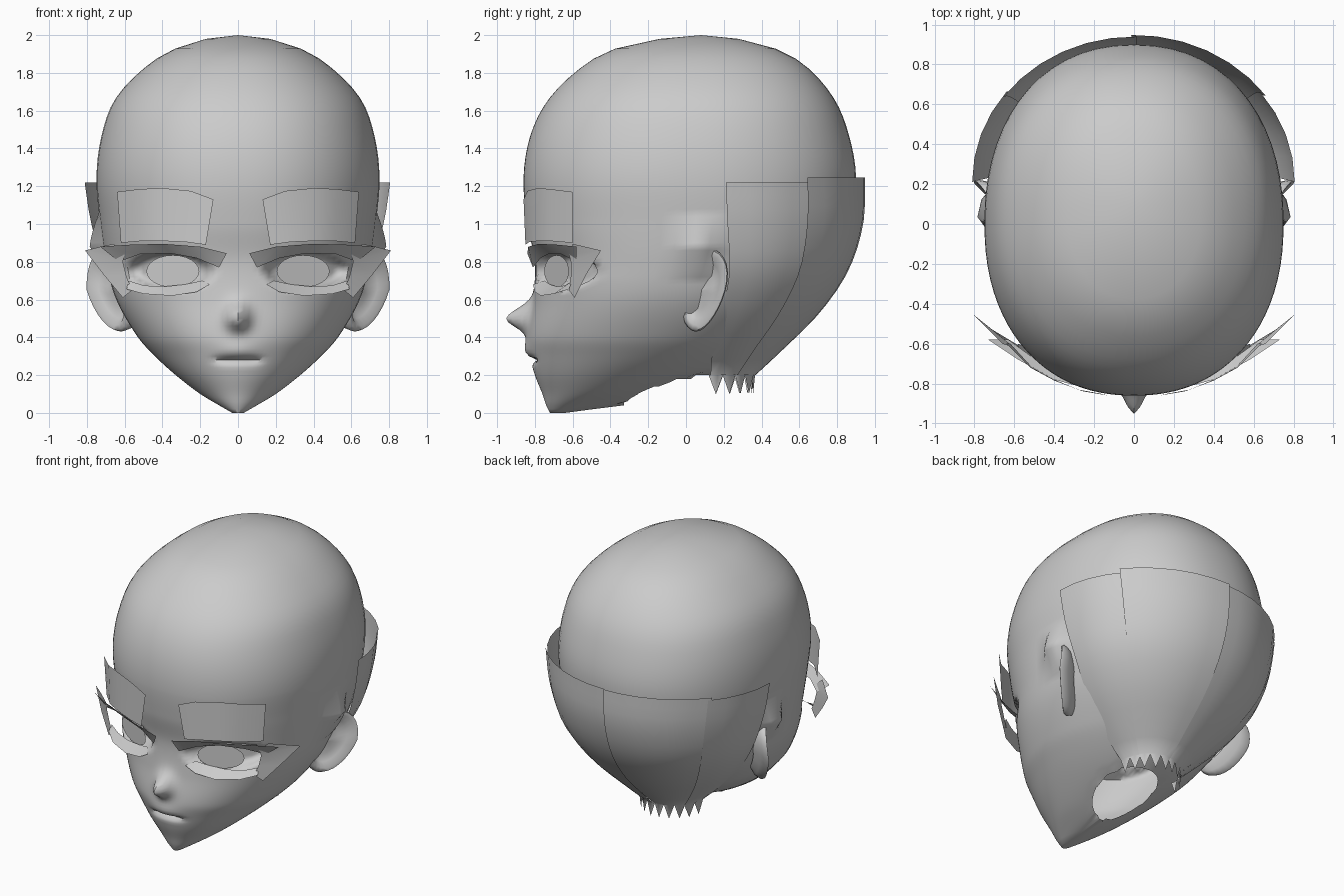
import bpy, bmesh
from math import sin, cos, pi, exp, radians

if "Cube" in bpy.data.objects:
    bpy.data.objects.remove(bpy.data.objects["Cube"])


def finish(name, bm, mirror=False, angle=60):
    me = bpy.data.meshes.new(name)
    bm.to_mesh(me)
    bm.free()
    ob = bpy.data.objects.new(name, me)
    bpy.context.collection.objects.link(ob)
    if mirror:
        ob.modifiers.new("mirror", 'MIRROR').use_mirror_merge = False
    bpy.ops.object.select_all(action='DESELECT')
    ob.select_set(True)
    bpy.context.view_layer.objects.active = ob
    bpy.ops.object.shade_smooth_by_angle(angle=radians(angle))
    return ob


def skin(bm, rows, closed=False):
    """Bridge equal-length rows of points with quads."""
    vs = [[bm.verts.new(p) for p in r] for r in rows]
    n = len(rows[0])
    for a, b in zip(vs, vs[1:]):
        for i in range(n if closed else n - 1):
            j = (i + 1) % n
            bm.faces.new((a[i], a[j], b[j], b[i]))
    return vs


def sample(keys, z):
    """Smooth (Hermite) interpolation of a key table by its first column."""
    def slope(i, c):
        a, b = keys[max(i - 1, 0)], keys[min(i + 1, len(keys) - 1)]
        return (b[c] - a[c]) / (b[0] - a[0])
    i = max(k for k in range(len(keys) - 1) if keys[k][0] <= z + 1e-9)
    h = keys[i + 1][0] - keys[i][0]
    t = (z - keys[i][0]) / h
    return [(2*t**3 - 3*t*t + 1) * keys[i][c] + (3*t*t - 2*t**3) * keys[i + 1][c]
            + h * ((t**3 - 2*t*t + t) * slope(i, c) + (t**3 - t*t) * slope(i + 1, c))
            for c in range(1, len(keys[0]))]


def spow(v, p):
    return abs(v) ** p * (1 if v >= 0 else -1)


# Head: rings of (z, front y, back y, half width, y of widest point)
HEAD = [(0, -.72, -.64, .03, -.68), (.04, -.74, -.36, .10, -.62),
        (.1, -.76, -.15, .20, -.5), (.2, -.80, .14, .33, -.38),
        (.3, -.825, .32, .44, -.27), (.4, -.84, .45, .53, -.2),
        (.6, -.81, .66, .645, -.1), (.8, -.80, .80, .70, -.03),
        (1.0, -.84, .87, .73, 0), (1.25, -.86, .90, .75, 0),
        (1.48, -.82, .86, .72, .02), (1.67, -.72, .78, .645, .03),
        (1.84, -.54, .63, .48, .04), (1.93, -.37, .47, .33, .05),
        (1.98, -.14, .28, .17, .07)]


def head_point(z, u):
    yf, yb, w, c = sample(HEAD, z)
    a = u - .45 * sin(u)
    n = 2.2 if z > .7 else 1.9 + .3 * z / .7
    x = w * spow(sin(a), 2 / n)
    ca = spow(cos(a), 2 / n)
    y = c - ca * (c - yf) if ca > 0 else c - ca * (yb - c)
    if ca > 0.1:
        # nose, upper lip, mouth slit
        s = .075 if z > .5 else .06
        y -= .125 * exp(-(x / .055) ** 2 - ((z - .5) / s) ** 2)
        y -= .02 * exp(-(x / .1) ** 2 - ((z - .33) / .05) ** 2)
        y += .04 * exp(-(x / .12) ** 4 - ((z - .28) / .016) ** 2)
        # eye recess
        e = ((abs(x) - .36) / .24) ** 2 + ((z - .755) / .115) ** 2
        t = min(max((1 - e) / .6, 0), 1)
        y += .13 * t * t * (3 - 2 * t)
    # fold of skin over the ear
    if abs(x) > .5:
        d = max(0, 1 - abs(y - .07) / .12) * max(0, 1 - abs(z - .88) / .18)
        x += spow(x, 0) * .1 * d
    return (x, y, z)


bm = bmesh.new()
N = 84
levels = [i * .02 for i in range(60)] + [1.2 + i * .052 for i in range(16)]
rows = [[head_point(min(z, 1.98), -pi + 2 * pi * i / N) for i in range(N)] for z in levels]
vs = skin(bm, rows, True)
crown = bm.verts.new((0, .08, 2))
for i in range(N):
    bm.faces.new((vs[-1][i], vs[-1][(i + 1) % N], crown))
bm.faces.new(vs[0][::-1])
bmesh.ops.recalc_face_normals(bm, faces=bm.faces)


# Neck opening: remove the faces, then trim the rim to a clean ellipse
def neck(p):
    return ((p.x / .19) ** 2 + ((p.y + .09) / .24) ** 2) ** .5


hole = []
for f in bm.faces:
    p = f.calc_center_median()
    if f.normal.z < -.1 and p.z < .4 and neck(p) < 1:
        hole.append(f)
bmesh.ops.delete(bm, geom=hole, context='FACES')
for v in bm.verts:
    if v.is_boundary:
        k = 1 / max(neck(v.co), .3)
        v.co.x *= k
        v.co.y = (v.co.y + .09) * k - .09
finish("head", bm)

# Ears: dished ellipse with a raised rim
bm = bmesh.new()
rows = []
for r, h in [(.02, -.03), (.45, -.04), (.68, -.015), (.85, .02), (.96, .02),
             (1, 0), (.92, -.05), (.65, -.1)]:
    ring = []
    for i in range(28):
        a = 2 * pi * i / 28
        dz = .22 * r * sin(a)
        y = .085 + .125 * r * cos(a) * (1 + .2 * sin(a)) + .15 * dz
        x = .685 + .1 * r * cos(a) + h + (.3 if dz < 0 else .05) * dz
        ring.append((x, y, .65 + dz))
    rows.append(ring)
vs = skin(bm, rows, True)
bm.faces.new(vs[0])
bmesh.ops.recalc_face_normals(bm, faces=bm.faces)
finish("ears", bm, True)


# Eye and brow cards: strips between two edge lines
def card(name, top, bottom):
    bm = bmesh.new()
    skin(bm, [bottom, top])
    finish(name, bm, True)


card("brows",
     [(.13, -.86, 1.13), (.25, -.84, 1.175), (.4, -.785, 1.19), (.52, -.72, 1.185), (.64, -.60, 1.17)],
     [(.17, -.85, .89), (.28, -.83, .905), (.4, -.78, .91), (.51, -.72, .91), (.62, -.60, .90)])
card("upper_lashes",
     [(.06, -.84, .845), (.2, -.835, .88), (.4, -.78, .895), (.58, -.68, .89), (.73, -.58, .88)],
     [(.1, -.81, .77), (.22, -.77, .82), (.36, -.72, .845), (.52, -.66, .84), (.63, -.58, .80)])
card("outer_lashes",
     [(.66, -.60, .895), (.81, -.45, .86), (.71, -.53, .73), (.61, -.59, .61)],
     [(.60, -.62, .84), (.61, -.61, .80), (.59, -.61, .72), (.56, -.62, .65)])
card("lower_lashes",
     [(.19, -.75, .70), (.28, -.72, .68), (.4, -.68, .668), (.5, -.64, .675), (.58, -.60, .70)],
     [(.15, -.81, .68), (.22, -.80, .64), (.35, -.77, .62), (.5, -.70, .63), (.59, -.62, .655)])

# Irises: slanted oval discs
bm = bmesh.new()
bm.faces.new([bm.verts.new((.345 + .14 * cos(a), -.685 + .065 * cos(a), .75 + .085 * sin(a)))
              for a in [2 * pi * i / 24 for i in range(24)]])
finish("irises", bm, True)

# Back hair: (z, half width, back y, front-edge y), split in overlapping panels
HAIR = [(.2, .22, .36, .13), (.33, .36, .50, .14), (.53, .55, .70, .19),
        (.75, .69, .85, .23), (1.0, .77, .93, .22), (1.25, .81, .94, .21)]


def hair_panel(name, a0, a1, top, off, n):
    bm = bmesh.new()
    rows = []
    for k in range(15):
        z = .2 + (top - .2) * k / 14
        w, yb, y0 = sample(HAIR, z)
        rows.append([((w + off) * cos(a), y0 + (yb + off - y0) * sin(a), z)
                     for a in [radians(a0 + (a1 - a0) * i / n) for i in range(n + 1)]])
    # jagged tips
    tips = [(p[0] * .95, p[1] - .01, p[2] - (.1 if i % 2 else .001)) for i, p in enumerate(rows[0])]
    skin(bm, [tips] + rows)
    finish(name, bm)


hair_panel("hair_side_right", 0, 38, 1.22, 0, 4)
hair_panel("hair_back_right", 36, 91, 1.245, .008, 6)
hair_panel("hair_back_left", 89, 144, 1.235, 0, 6)
hair_panel("hair_side_left", 142, 180, 1.22, .006, 4)
